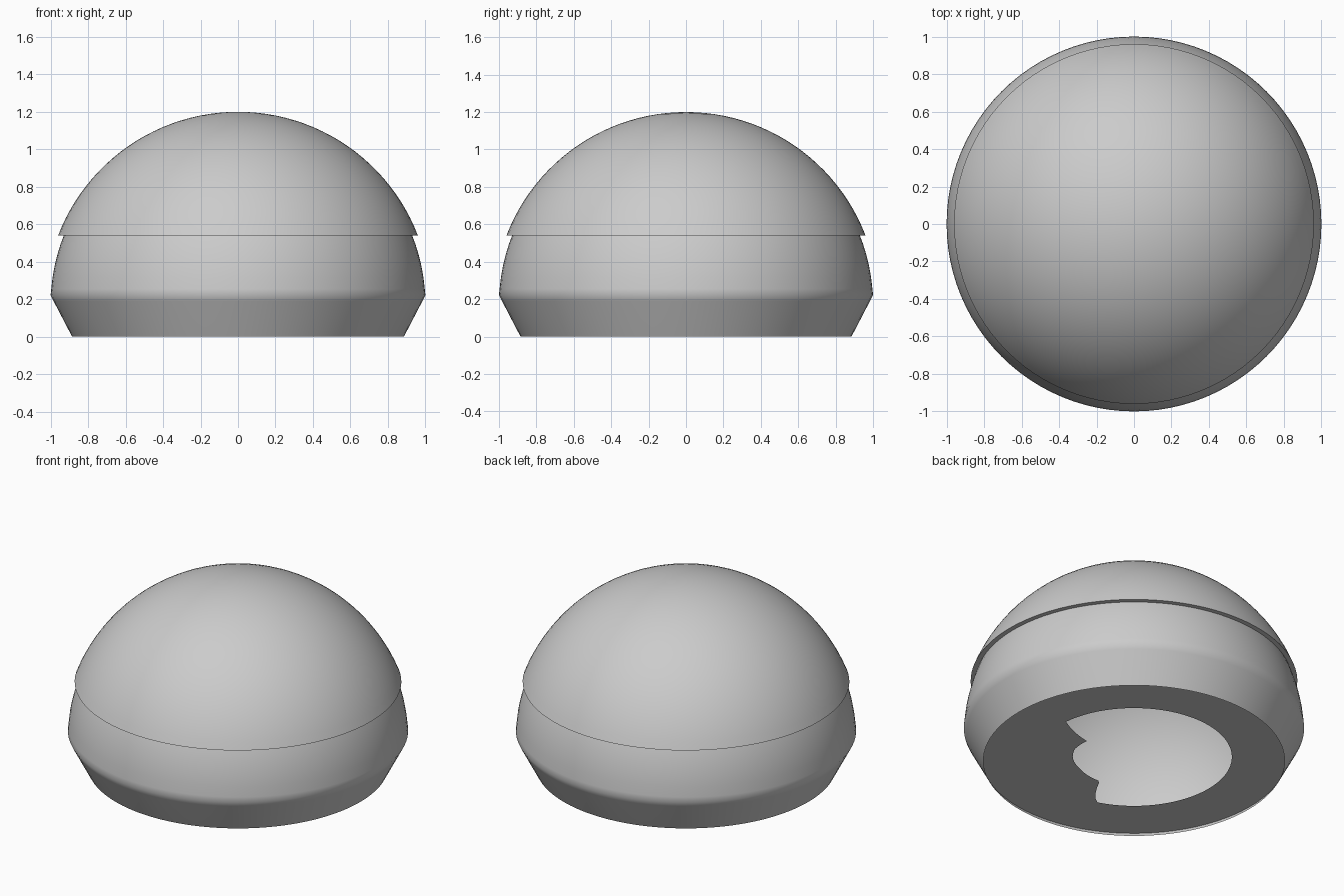
import bpy, bmesh, math

if "Cube" in bpy.data.objects:
    bpy.data.objects.remove(bpy.data.objects["Cube"])

SEG = 96
CZ = 0.172          # height of the common centre of both domes

grey = bpy.data.materials.new("plain_grey")
grey.diffuse_color = (0.6, 0.6, 0.6, 1)
grey.use_nodes = True
grey.node_tree.nodes["Principled BSDF"].inputs["Base Color"].default_value = grey.diffuse_color


def finish(name, bm, angle=35):
    bmesh.ops.recalc_face_normals(bm, faces=bm.faces)
    mesh = bpy.data.meshes.new(name)
    bm.to_mesh(mesh)
    bm.free()
    mesh.materials.append(grey)
    obj = bpy.data.objects.new(name, mesh)
    bpy.context.collection.objects.link(obj)
    bpy.ops.object.select_all(action='DESELECT')
    obj.select_set(True)
    bpy.context.view_layer.objects.active = obj
    bpy.ops.object.shade_smooth_by_angle(angle=math.radians(angle))
    return obj


def lathe(name, profile):
    """Spin an (r, z) profile about the z axis."""
    bm = bmesh.new()
    verts = [bm.verts.new((r, 0, z)) for r, z in profile]
    edges = [bm.edges.new(p) for p in zip(verts, verts[1:])]
    bmesh.ops.spin(bm, geom=verts + edges, cent=(0, 0, 0), axis=(0, 0, 1),
                   angle=2 * math.pi, steps=SEG, use_duplicate=False)
    bmesh.ops.remove_doubles(bm, verts=bm.verts, dist=1e-4)
    return finish(name, bm)


def dome(radius, z0, steps=24):
    """Arc from height z0 up to the pole."""
    a0 = math.asin((z0 - CZ) / radius)
    angles = [a0 + (math.pi / 2 - a0) * i / steps for i in range(steps + 1)]
    return [(radius * math.cos(a), CZ + radius * math.sin(a)) for a in angles]


# Lower body: inward-sloping foot band running into a full dome
lathe("body", [(0.885, 0), (0.984, 0.19), (1.0, 0.222)] + dome(1.0, 0.255))

# Outer cap: slightly larger dome with a flat rim resting on the body
lathe("cap", [(0.93, 0.54)] + dome(1.028, 0.54))

# Base plate: recessed ring whose opening has a ragged tab on one side
TAB = [(129, 0.575), (141, 0.334), (160, 0.36), (177, 0.36), (200, 0.346),
       (230, 0.348), (242, 0.575)]


def opening(deg):
    for (a, ra), (b, rb) in zip(TAB, TAB[1:]):
        if a <= deg <= b:
            return ra + (rb - ra) * (deg - a) / (b - a)
    return 0.575


bm = bmesh.new()
rings = []
for deg in range(0, 360, 3):
    a = math.radians(135 - deg)
    rings.append([bm.verts.new((r * math.cos(a), r * math.sin(a), 0.025))
                  for r in (opening(deg), 0.897)])
for (i0, o0), (i1, o1) in zip(rings, rings[1:] + rings[:1]):
    bm.faces.new((i0, o0, o1, i1))
plate = finish("base_plate", bm)
plate.data.flip_normals() if plate.data.polygons[0].normal.z > 0 else None
